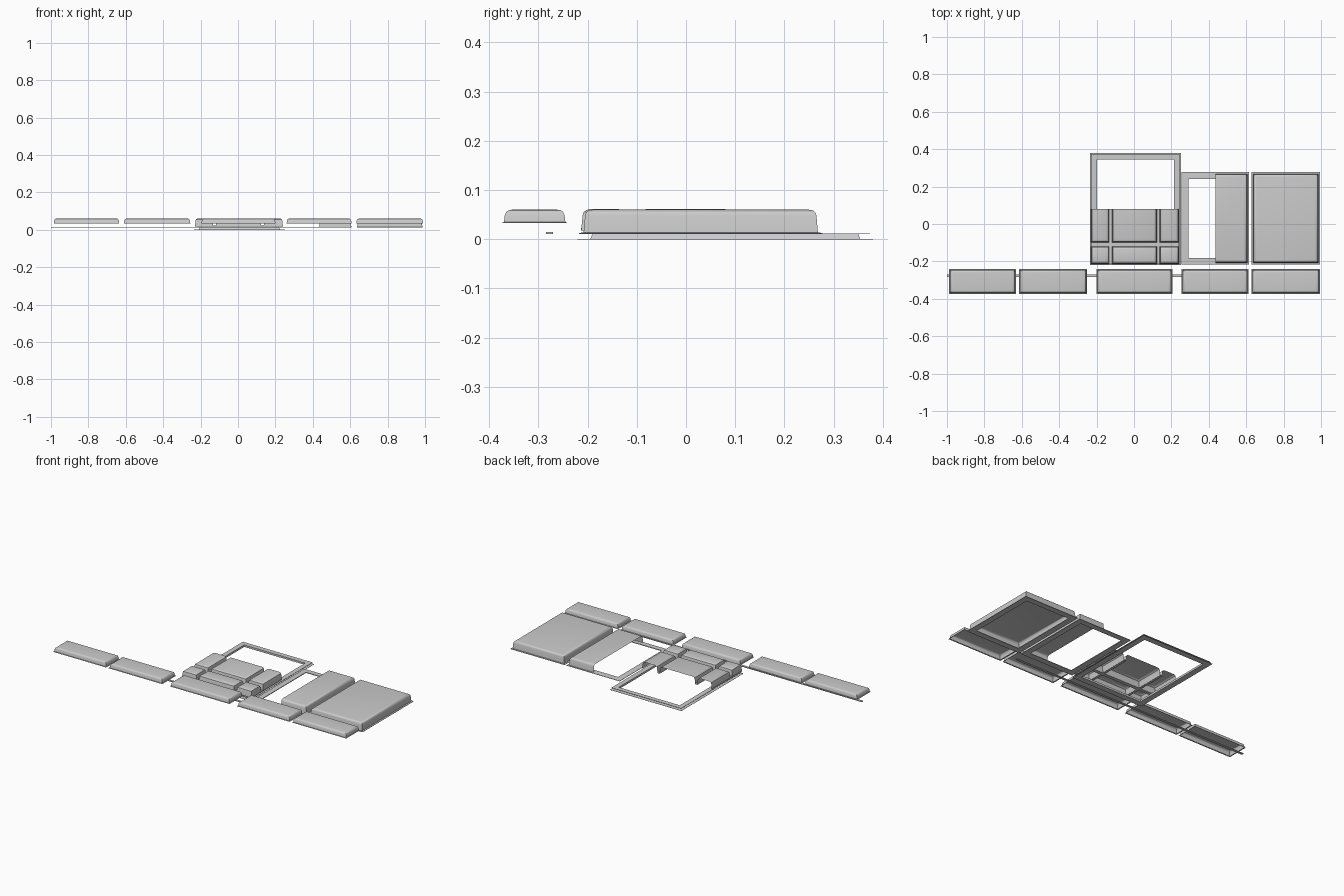
import bpy, bmesh
from mathutils import Vector

if "Cube" in bpy.data.objects:
    bpy.data.objects.remove(bpy.data.objects["Cube"])


def finish(name, bm, angle=0.6):
    me = bpy.data.meshes.new(name)
    bmesh.ops.recalc_face_normals(bm, faces=bm.faces)
    bm.to_mesh(me)
    bm.free()
    ob = bpy.data.objects.new(name, me)
    bpy.context.collection.objects.link(ob)
    bpy.ops.object.select_all(action='DESELECT')
    ob.select_set(True)
    bpy.context.view_layer.objects.active = ob
    bpy.ops.object.shade_smooth_by_angle(angle=angle)
    return ob


def rect_loft(name, x0, x1, y0, y1, profile, cap=True, cut=None):
    """Loft rectangles along (inset, z) pairs; cut = (point, direction to remove)."""
    bm = bmesh.new()
    rings = []
    for d, z in profile:
        rings.append([bm.verts.new(p) for p in (
            (x0 + d, y0 + d, z), (x1 - d, y0 + d, z),
            (x1 - d, y1 - d, z), (x0 + d, y1 - d, z))])
    for a, b in zip(rings, rings[1:]):
        for i in range(4):
            j = (i + 1) % 4
            bm.faces.new((a[i], a[j], b[j], b[i]))
    if cap:
        bm.faces.new(rings[-1])
    bmesh.ops.recalc_face_normals(bm, faces=bm.faces)
    if cut:
        bmesh.ops.bisect_plane(bm, geom=bm.verts[:] + bm.edges[:] + bm.faces[:],
                               plane_co=Vector(cut[0]), plane_no=Vector(cut[1]),
                               clear_outer=True)
    return finish(name, bm)


def box(name, x0, x1, y0, y1, z0, z1):
    bm = bmesh.new()
    bmesh.ops.create_cube(bm, size=1)
    for v in bm.verts:
        v.co = ((x0 + x1) / 2 + v.co.x * (x1 - x0),
                (y0 + y1) / 2 + v.co.y * (y1 - y0),
                (z0 + z1) / 2 + v.co.z * (z1 - z0))
    return finish(name, bm)


# Cross-sections as (inset, height)
big = [(0, .012), (.009, .014), (.012, .048), (.014, .054), (.019, .0585), (.027, .06)]
cell = [(0, .018), (.003, .048), (.005, .055), (.010, .059), (.017, .061)]
small = [(0, .033), (.005, .035), (.007, .050), (.010, .056), (.015, .059), (.021, .06)]
channel = [(0, .001), (0, 0), (.036, 0), (.036, .012), (.006, .012), (.006, .011),
           (.03, .011), (.026, .001), (0, .001)]
flat = [(0, .011), (.036, .011), (.036, .015), (0, .013), (0, .011)]

# Row of long low panels along the front
for i, (a, b) in enumerate([(-.99, -.63), (-.615, -.25), (-.2, .205),
                            (.255, .612), (.628, .995)]):
    rect_loft(f"front_panel_{i + 1}", a, b, -.375, -.24, small)

# Thin strip linking the front panels
box("link_strip", -1, .6, -.284, -.270, .011, .015)

# Full panel on its frame
rect_loft("large_frame", .628, .995, -.217, .277, flat, cap=False)
rect_loft("large_panel", .628, .995, -.217, .277, big)

# Half panel on an open frame
rect_loft("half_open_frame", .255, .615, -.217, .277, flat, cap=False)
rect_loft("half_panel", .255, .615, -.217, .277, big,
          cut=((.437, 0, 0), (-1, 0, 0)))

# Deep frame carrying the divided panel
rect_loft("deep_frame", -.235, .25, -.22, .38, channel, cap=False)
columns = [(-.23, -.132), (-.118, .123), (.137, .24)]
rows = [("lower", -.213, -.119), ("upper", -.099, .27)]
for row, y0, y1 in rows:
    for i, (a, b) in enumerate(columns):
        rect_loft(f"{row}_cell_{i + 1}", a, b, y0, y1, cell,
                  cut=((0, .08, 0), (0, 1, 0)))

# Recessed bars between the cells
box("cross_bar", -.23, .24, -.12, -.098, .018, .022)
for i, (a, b) in enumerate([(-.133, -.117), (.122, .138)]):
    box(f"upright_bar_{i + 1}", a, b, -.213, .08, .0185, .0225)
